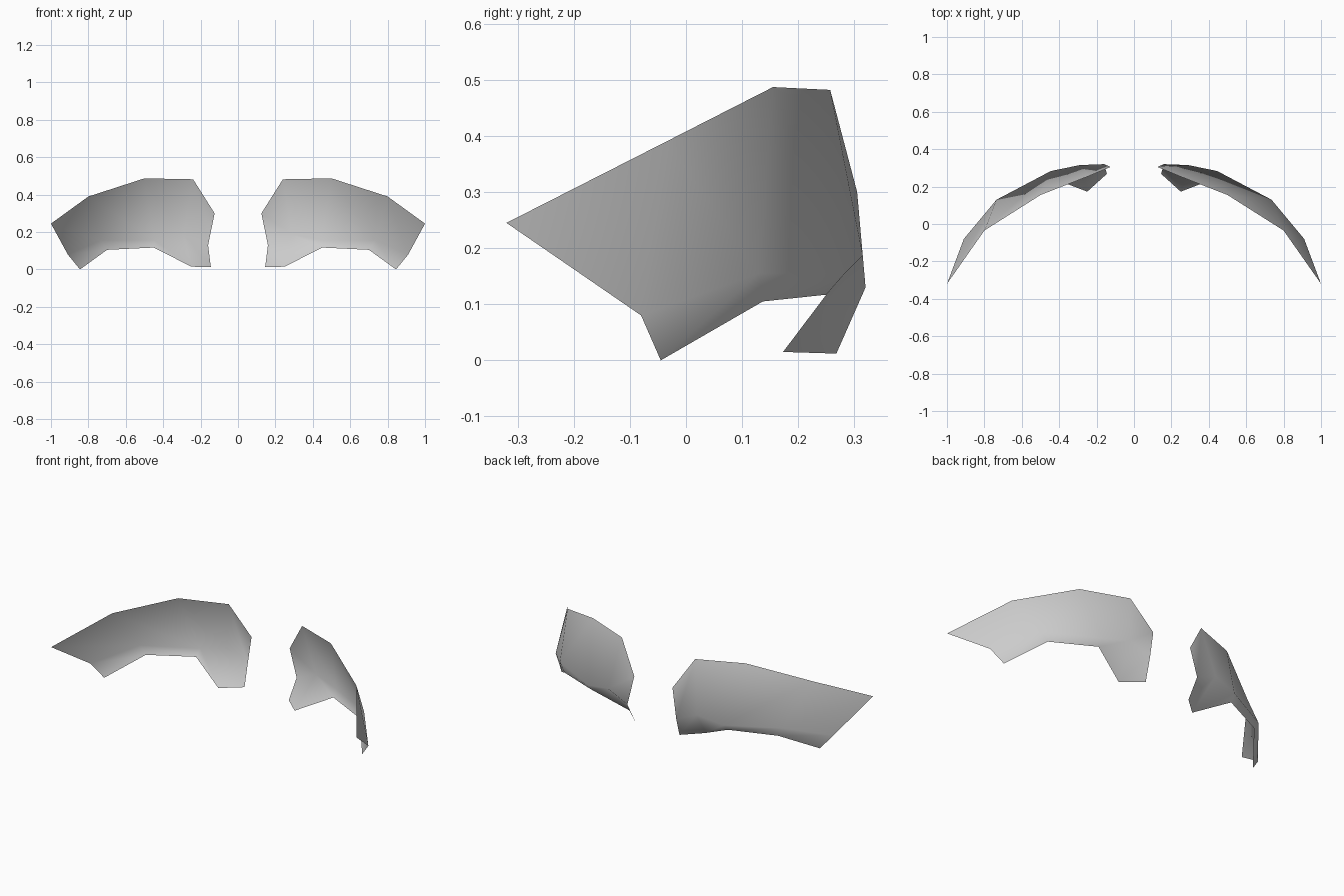
import bpy
import bmesh

cube = bpy.data.objects.get("Cube")
if cube:
    bpy.data.objects.remove(cube, do_unlink=True)

# One plain grey for both panels
grey = bpy.data.materials.new("panel_grey")
grey.use_nodes = True
colour = (0.6, 0.6, 0.6, 1)
grey.diffuse_color = colour
grey.node_tree.nodes["Principled BSDF"].inputs["Base Color"].default_value = colour

# Edge lines of the curved panel, from outer tip to centre
top_edge = [(1, -.32, .245), (.8, -.035, .39), (.5, .155, .487),
            (.24, .257, .482), (.125, .305, .3)]
crease = [(.91, -.08, .08), (.735, .13, .155), (.445, .283, .155),
          (.29, .315, .187), (.16, .32, .13)]
lower_edge = [(.845, -.045, 0), (.7, .137, .105), (.45, .25, .117),
              (.25, .173, .015), (.145, .268, .012)]


def curved_panel(name, side):
    """Skin the three edge lines into a thin curved sheet."""
    bm = bmesh.new()
    rows = [[bm.verts.new((side * x, y, z)) for x, y, z in line]
            for line in (top_edge, crease, lower_edge)]
    for upper, lower in zip(rows, rows[1:]):
        for i in range(len(upper) - 1):
            quad = [upper[i], upper[i + 1], lower[i + 1], lower[i]]
            face = bm.faces.new(quad if side < 0 else quad[::-1])
            face.smooth = True
    # Outside of the sheet faces the back
    bm.normal_update()
    if sum(f.normal.y for f in bm.faces) < 0:
        bmesh.ops.reverse_faces(bm, faces=bm.faces[:])
    mesh = bpy.data.meshes.new(name)
    bm.to_mesh(mesh)
    bm.free()
    mesh.materials.append(grey)
    bpy.context.collection.objects.link(bpy.data.objects.new(name, mesh))


curved_panel("left_panel", 1)
curved_panel("right_panel", -1)
